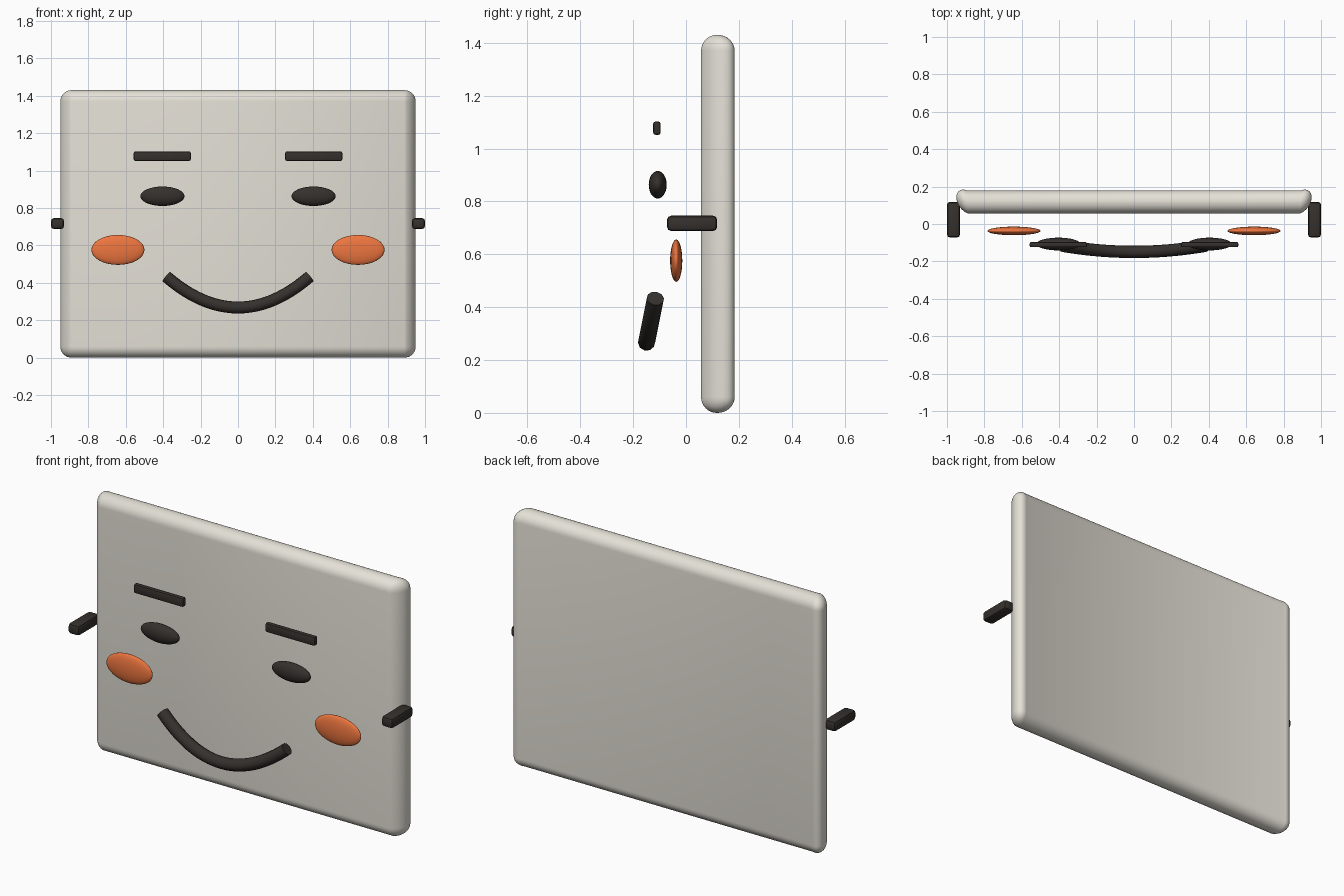
import bpy, math

if "Cube" in bpy.data.objects:
    bpy.data.objects.remove(bpy.data.objects["Cube"])


def material(name, rgb):
    m = bpy.data.materials.new(name)
    m.diffuse_color = (*rgb, 1)
    m.use_nodes = True
    m.node_tree.nodes["Principled BSDF"].inputs["Base Color"].default_value = m.diffuse_color
    return m


CREAM = material("cream", (0.78, 0.75, 0.68))
DARK = material("dark", (0.035, 0.03, 0.026))
ORANGE = material("orange", (0.85, 0.18, 0.05))


def finish(ob, name, mat, angle=40):
    ob.name = name
    ob.data.materials.append(mat)
    bpy.ops.object.shade_smooth_by_angle(angle=math.radians(angle))
    return ob


def box(name, loc, size, bevel, segments, mat, angle=40):
    bpy.ops.mesh.primitive_cube_add(size=1, location=loc)
    ob = bpy.context.object
    ob.scale = size
    bpy.ops.object.transform_apply(location=True, rotation=False, scale=True)
    mod = ob.modifiers.new("bevel", 'BEVEL')
    mod.width = bevel
    mod.segments = segments
    bpy.ops.object.modifier_apply(modifier=mod.name)
    return finish(ob, name, mat, angle)


def ellipsoid(name, loc, radii, mat):
    bpy.ops.mesh.primitive_uv_sphere_add(segments=32, ring_count=16, location=loc)
    ob = bpy.context.object
    ob.scale = radii
    bpy.ops.object.transform_apply(location=False, rotation=False, scale=True)
    return finish(ob, name, mat, 180)


# Face panel with fully rounded rim, side edges swept slightly back
panel = box("face_panel", (0, 0.118, 0.715), (1.90, 0.122, 1.43), 0.06, 8, CREAM, 60)
for v in panel.data.vertices:
    over = abs(v.co.x) - 0.89
    if over > 0:
        v.co.y += 0.025 * over / 0.06

# Paired features
for side, s in (("left", -1), ("right", 1)):
    box(f"{side}_brow", (s * 0.405, -0.11, 1.077), (0.305, 0.028, 0.05), 0.008, 2, DARK)
    ellipsoid(f"{side}_eye", (s * 0.404, -0.107, 0.863), (0.118, 0.034, 0.052), DARK)
    ellipsoid(f"{side}_cheek", (s * 0.642, -0.037, 0.576), (0.142, 0.023, 0.08), ORANGE)
    box(f"{side}_side_peg", (s * 0.965, 0.023, 0.717), (0.07, 0.19, 0.058), 0.016, 2, DARK)

# Smiling mouth: round tube along a tilted parabola
curve = bpy.data.curves.new("mouth", 'CURVE')
curve.dimensions = '3D'
curve.bevel_depth = 0.033
curve.bevel_resolution = 3
curve.use_fill_caps = True
spline = curve.splines.new('POLY')
N = 24
spline.points.add(N)
for i, p in enumerate(spline.points):
    t = 2 * i / N - 1
    p.co = (0.383 * t, -0.149 + 0.033 * t * t, 0.268 + 0.165 * t * t, 1)
mouth = bpy.data.objects.new("mouth", curve)
bpy.context.collection.objects.link(mouth)
bpy.ops.object.select_all(action='DESELECT')
mouth.select_set(True)
bpy.context.view_layer.objects.active = mouth
bpy.ops.object.convert(target='MESH')
finish(bpy.context.object, "mouth", DARK, 50)
